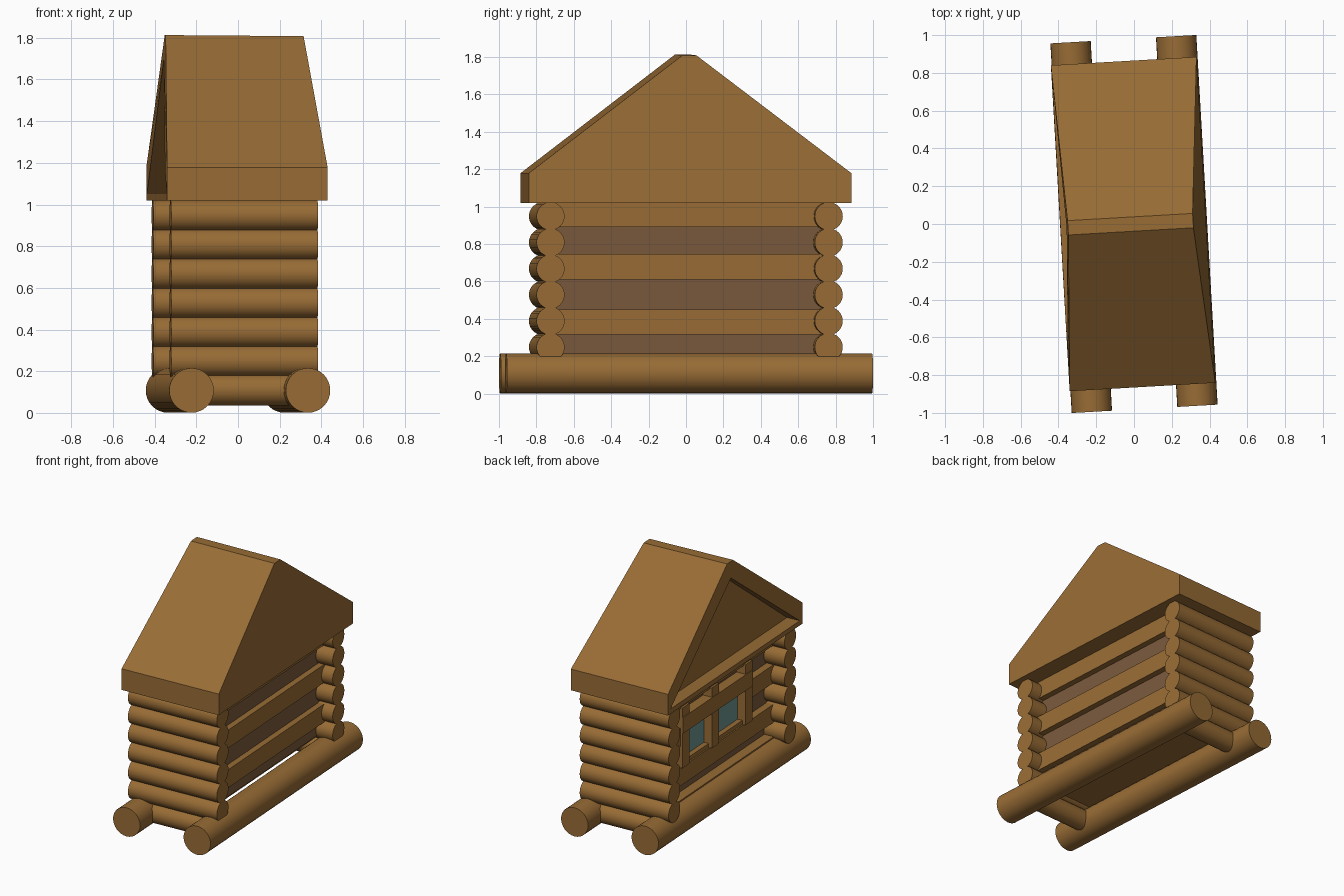
import bpy, bmesh, math
from mathutils import Matrix, Vector

if "Cube" in bpy.data.objects:
    bpy.data.objects.remove(bpy.data.objects["Cube"])

TURN = Matrix.Rotation(math.radians(3.3), 4, 'Z')   # whole cabin is slightly turned


def material(name, rgb):
    m = bpy.data.materials.new(name)
    m.diffuse_color = (*rgb, 1)
    m.use_nodes = True
    m.node_tree.nodes["Principled BSDF"].inputs["Base Color"].default_value = m.diffuse_color
    return m


WOOD = material("brown_wood", (0.315, 0.15, 0.036))
PANEL = material("dull_brown_panel", (0.195, 0.102, 0.046))
GLASS = material("teal_glass", (0.15, 0.30, 0.27))


def finish(name, bm, mat):
    bmesh.ops.recalc_face_normals(bm, faces=bm.faces)
    me = bpy.data.meshes.new(name)
    bm.to_mesh(me)
    bm.free()
    me.transform(TURN)
    me.materials.append(mat)
    ob = bpy.data.objects.new(name, me)
    bpy.context.collection.objects.link(ob)
    return ob


def box(name, x, y, z, mat=WOOD):
    bm = bmesh.new()
    bmesh.ops.create_cube(bm, size=1)
    for v in bm.verts:
        v.co = Vector([(a + b) / 2 + c * (b - a) for (a, b), c in zip((x, y, z), v.co)])
    return finish(name, bm, mat)


def log(name, axis, centre, length, radius):
    bm = bmesh.new()
    rot = Matrix.Rotation(math.pi / 2, 4, 'Y' if axis == 'x' else 'X')
    bmesh.ops.create_cone(bm, cap_ends=True, segments=32, radius1=radius, radius2=radius,
                          depth=length, matrix=Matrix.Translation(centre) @ rot)
    for f in bm.faces:
        f.smooth = len(f.verts) == 4
    for e in bm.edges:
        e.smooth = all(len(f.verts) == 4 for f in e.link_faces)
    return finish(name, bm, WOOD)


def prism(name, left, right):
    # joins two end profiles given as (x, y, z) points
    bm = bmesh.new()
    a = [bm.verts.new(p) for p in left]
    b = [bm.verts.new(p) for p in right]
    bm.faces.new(a)
    bm.faces.new(b[::-1])
    n = len(a)
    for i in range(n):
        bm.faces.new((a[i], b[i], b[(i + 1) % n], a[(i + 1) % n]))
    return finish(name, bm, WOOD)


# Base runners
for s in (-1, 1):
    log("base_log", 'y', (s * 0.28, 0, 0.108), 1.96, 0.107)

# Stacked end-wall logs and the low cross logs
for s in (-1, 1):
    log("cross_log", 'x', (0, s * 0.745, 0.11), 0.56, 0.075)
    for i in range(6):
        log("wall_log", 'x', (-0.015, s * 0.745, 0.248 + 0.14 * i), 0.706, 0.075)

# Recessed wall panels, and the floor that rests on the left runner
box("wall_panels", (-0.205, 0.205), (-0.745, 0.745), (0.211, 1.03), PANEL)
box("floor", (-0.28, 0.2), (-0.74, 0.74), (0.2, 0.225))

# Horizontal beams on the long walls; the middle one on the left stops at the windows
for lo, hi in ((0.315, 0.45), (0.61, 0.745), (0.89, 1.025)):
    box("right_beam", (0.19, 0.25), (-0.745, 0.745), (lo, hi))
    spans = [(-0.745, -0.36), (0.44, 0.745)] if lo == 0.61 else [(-0.745, 0.745)]
    for span in spans:
        box("left_beam", (-0.26, -0.19), span, (lo, hi))

# Pair of windows on the left wall
for y in (0.445, 0.068, -0.365):
    box("window_post", (-0.275, -0.19), (y - 0.045, y + 0.045), (0.45, 0.9))
box("window_lintel", (-0.28, -0.19), (-0.41, 0.49), (0.71, 0.83))
for lo, hi in ((0.11, 0.41), (-0.33, 0.03)):
    box("window_sill", (-0.25, -0.19), (lo, hi), (0.44, 0.48))
    box("window_pane", (-0.212, -0.204), (lo, hi), (0.45, 0.74), GLASS)

# Roof: gables lean inwards toward the ridge
profile = [(-0.864, 1.02), (0.864, 1.02), (0.864, 1.178),
           (0.038, 1.813), (-0.038, 1.813), (-0.864, 1.178)]
roof = prism("roof",
             [(-0.35 if z > 1.5 else -0.391, y, z) for y, z in profile],
             [(0.313 if z > 1.5 else 0.381, y, z - (0.005 if z > 1.5 else 0))
              for y, z in profile])

# Recess in the left gable
tri = [(-0.83, 1.055), (0.83, 1.055), (0.0, 1.695)]
cutter = prism("gable_cutter", [(-0.6, y, z) for y, z in tri],
               [(-0.29, y, z) for y, z in tri])
cutter.hide_render = True
cutter.display_type = 'WIRE'
mod = roof.modifiers.new("gable_recess", 'BOOLEAN')
mod.operation = 'DIFFERENCE'
mod.solver = 'EXACT'
mod.object = cutter
